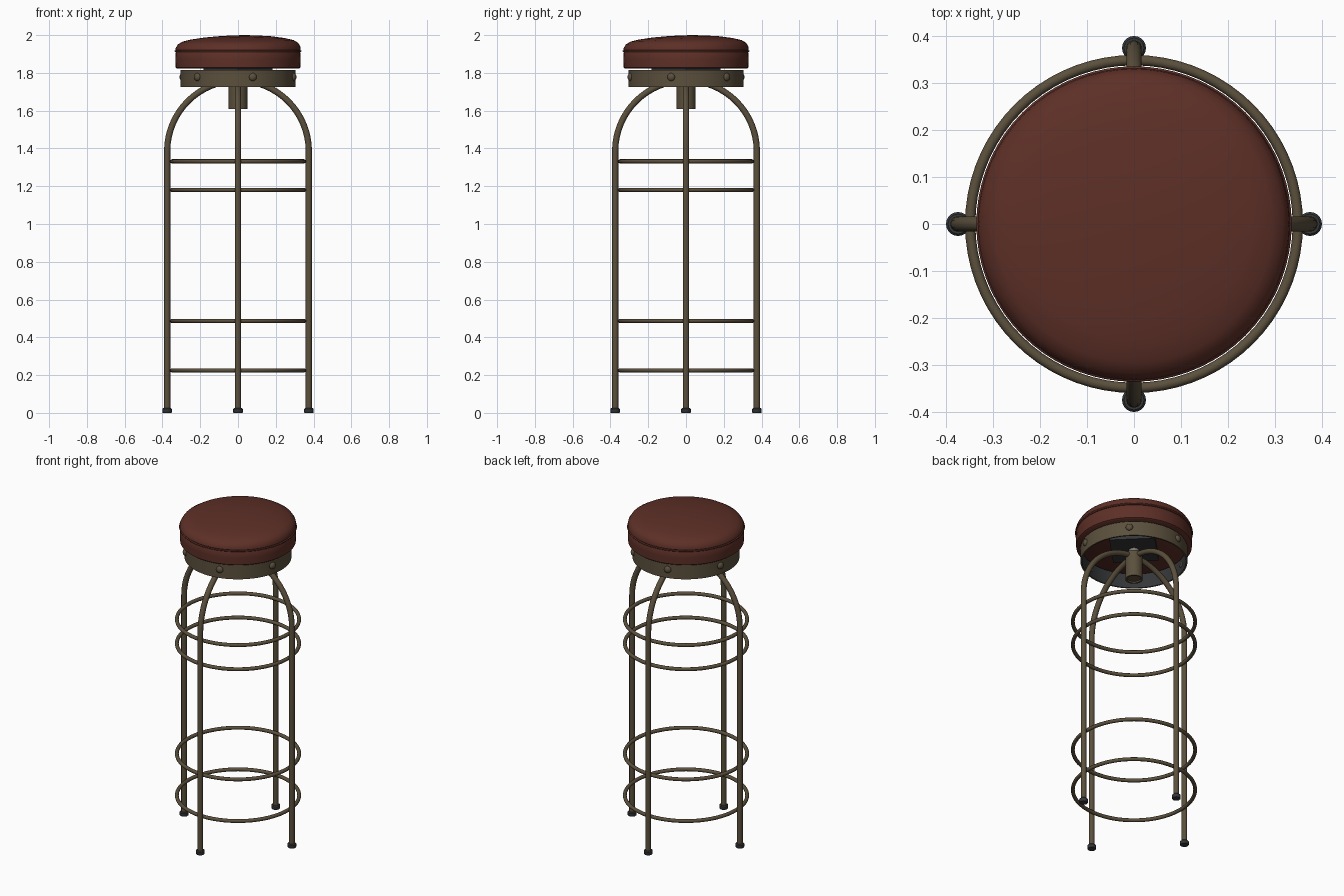
import bpy, bmesh, math
from mathutils import Vector

if "Cube" in bpy.data.objects:
    bpy.data.objects.remove(bpy.data.objects["Cube"])


def material(name, rgb):
    m = bpy.data.materials.new(name)
    m.diffuse_color = (*rgb, 1)
    m.use_nodes = True
    m.node_tree.nodes["Principled BSDF"].inputs["Base Color"].default_value = m.diffuse_color
    return m


LEATHER = material("brown leather", (0.110, 0.029, 0.020))
METAL = material("aged bronze", (0.105, 0.080, 0.046))
DARK = material("dark slate", (0.035, 0.037, 0.040))
STEEL = material("pale steel", (0.20, 0.20, 0.19))


def finish(ob, angle=40):
    bpy.ops.object.select_all(action='DESELECT')
    ob.select_set(True)
    bpy.context.view_layer.objects.active = ob
    bpy.ops.object.shade_smooth_by_angle(angle=math.radians(angle))
    return ob


def add_mesh(name, mesh, mats, angle=40):
    for m in mats:
        mesh.materials.append(m)
    ob = bpy.data.objects.new(name, mesh)
    bpy.context.collection.objects.link(ob)
    return finish(ob, angle)


def lathe(name, profile, mats, segs=64, closed=False, shape=None, angle=40):
    """Revolve (r, z) points about z; r = 0 ends close the surface."""
    bm = bmesh.new()
    vs = [bm.verts.new((r, 0, z)) for r, z in profile]
    edges = [bm.edges.new(p) for p in zip(vs, vs[1:])]
    if closed:
        edges.append(bm.edges.new((vs[-1], vs[0])))
    bmesh.ops.spin(bm, geom=vs + edges, cent=(0, 0, 0), axis=(0, 0, 1),
                   angle=2 * math.pi, steps=segs, use_merge=False)
    bmesh.ops.remove_doubles(bm, verts=bm.verts, dist=1e-5)
    if shape:
        for v in bm.verts:
            shape(v)
    bmesh.ops.recalc_face_normals(bm, faces=bm.faces)
    me = bpy.data.meshes.new(name)
    bm.to_mesh(me)
    bm.free()
    return add_mesh(name, me, mats, angle)


def tube(name, pts, radius, mat):
    cu = bpy.data.curves.new(name, 'CURVE')
    cu.dimensions = '3D'
    cu.bevel_depth = radius
    cu.bevel_resolution = 4
    cu.use_fill_caps = True
    sp = cu.splines.new('POLY')
    sp.points.add(len(pts) - 1)
    for p, co in zip(sp.points, pts):
        p.co = (*co, 1)
    tmp = bpy.data.objects.new(name + "_path", cu)
    me = bpy.data.meshes.new_from_object(tmp)
    bpy.data.objects.remove(tmp)
    me.materials.clear()
    return add_mesh(name, me, [mat], 50)


def torus(name, major, minor, z, mat):
    prof = [(major + minor * math.cos(a), z + minor * math.sin(a))
            for a in (i * math.pi / 6 for i in range(12))]
    return lathe(name, prof, [mat], 72, closed=True)


# Seat: side band, then a dome leaning slightly to +x +y
def lean(v):
    if v.co.z > 1.925:
        r = math.hypot(v.co.x, v.co.y) / 0.33
        v.co.z += 0.025 * (v.co.x + v.co.y) * (1 - 0.5 * r)


lathe("seat_cushion",
      [(0, 1.822), (0.322, 1.822), (0.330, 1.828), (0.331, 1.87), (0.330, 1.908),
       (0.326, 1.914), (0.332, 1.922), (0.330, 1.936), (0.318, 1.955), (0.295, 1.969),
       (0.25, 1.980), (0.18, 1.990), (0.10, 1.996), (0.05, 1.998), (0, 1.999)],
      [LEATHER], shape=lean)
torus("seat_piping", 0.331, 0.005, 1.915, LEATHER)

# Metal band under the seat, dark on its inside
band = lathe("seat_band", [(0.305, 1.725), (0.305, 1.816), (0.296, 1.816), (0.296, 1.725)],
             [METAL, DARK], closed=True)
for f in band.data.polygons:
    if f.normal.dot(Vector((f.center.x, f.center.y, 0)).normalized()) < -0.5:
        f.material_index = 1

# Six domed bolts round the band
for i in range(6):
    a = math.radians(45 + 60 * i)
    bpy.ops.mesh.primitive_uv_sphere_add(segments=16, ring_count=10, radius=1,
                                         location=(0.305 * math.cos(a), 0.305 * math.sin(a), 1.778),
                                         rotation=(0, 0, a))
    ob = bpy.context.object
    ob.name = f"band_bolt_{i + 1}"
    ob.scale = (0.015, 0.021, 0.021)
    ob.data.materials.append(METAL)
    finish(ob)

# Mounting plate, screw shaft and hub
bpy.ops.mesh.primitive_cube_add(size=1, location=(0, 0, 1.812), rotation=(0, 0, math.pi / 4))
plate = bpy.context.object
plate.name = "mounting_plate"
plate.scale = (0.26, 0.26, 0.022)
plate.data.materials.append(DARK)
lathe("screw_shaft", [(0, 1.63), (0.03, 1.63), (0.03, 1.805), (0, 1.805)], [STEEL], 24)
lathe("centre_hub", [(0, 1.618), (0.038, 1.618), (0.040, 1.61), (0.050, 1.61),
                     (0.050, 1.775), (0, 1.775)], [METAL], 32)

# Two crossing hoops make the four legs
R, ZC = 0.375, 1.385
arch = [(R * math.cos(t), ZC + R * math.sin(t)) for t in (i * math.pi / 32 for i in range(33))]
path = [(R, 0.01)] + arch + [(-R, 0.01)]
tube("side_leg_hoop", [(u, 0, z) for u, z in path], 0.0165, METAL)
tube("front_back_leg_hoop", [(0, u, z) for u, z in path], 0.0165, METAL)

# Rubber feet
for i, side in enumerate(("right", "back", "left", "front")):
    foot = lathe(f"{side}_foot", [(0, 0), (0.023, 0), (0.0255, 0.003), (0.0255, 0.02),
                                  (0.021, 0.025), (0, 0.025)], [DARK], 24)
    foot.location = (R * math.cos(i * math.pi / 2), R * math.sin(i * math.pi / 2), 0)

# Footrest and brace rings
for n, z in enumerate((0.225, 0.487, 1.18, 1.332)):
    torus(f"brace_ring_{n + 1}", 0.349, 0.011, z, METAL)
